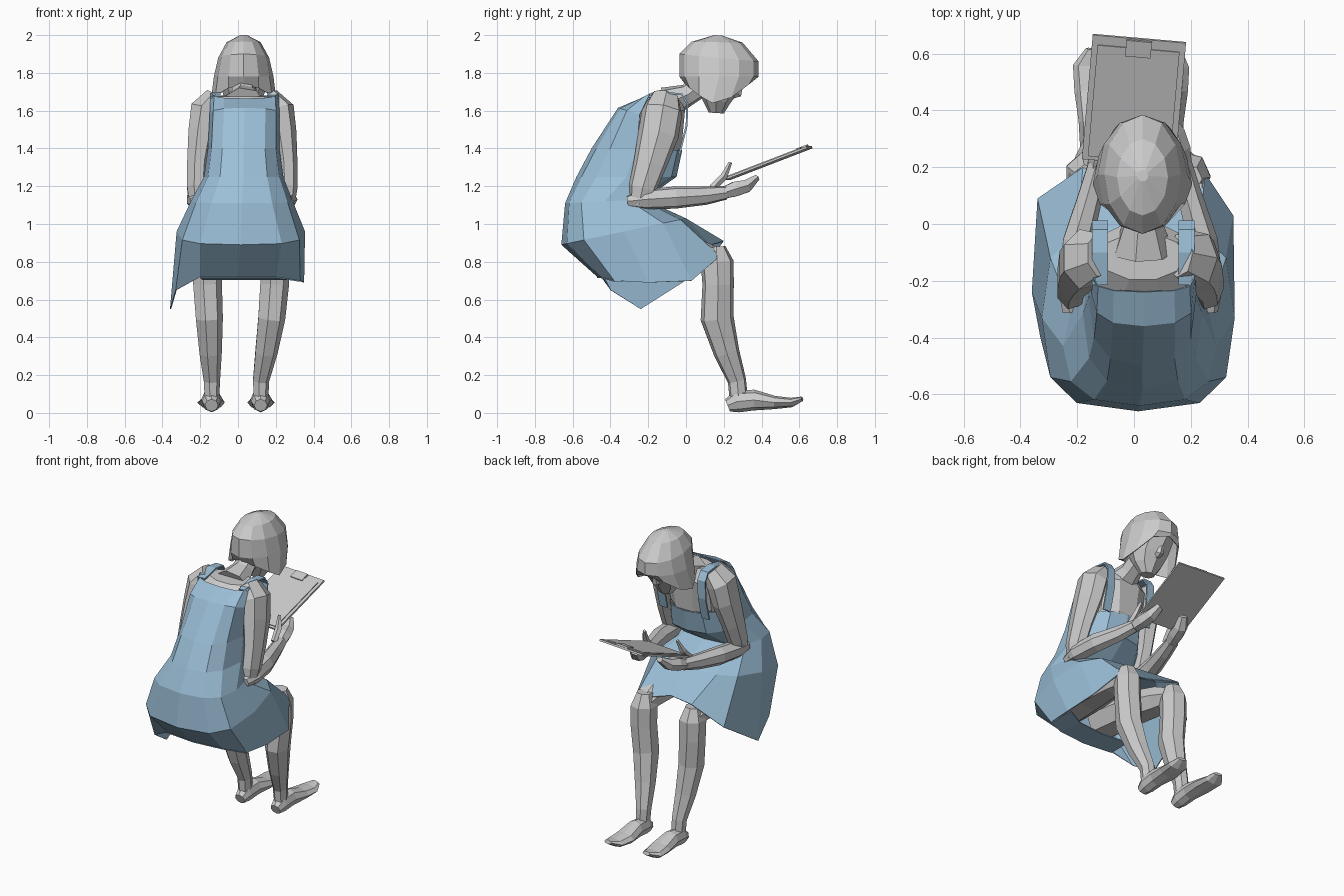
import bpy, bmesh, math
from mathutils import Vector, Matrix

blue = bpy.data.materials.new("dress_blue")
blue.diffuse_color = (0.33, 0.52, 0.68, 1)


def finish(bm, name, mat=None, thick=0):
    bmesh.ops.recalc_face_normals(bm, faces=bm.faces)
    me = bpy.data.meshes.new(name)
    bm.to_mesh(me)
    bm.free()
    ob = bpy.data.objects.new(name, me)
    bpy.context.collection.objects.link(ob)
    if mat:
        me.materials.append(mat)
    if thick:
        mod = ob.modifiers.new("cloth", 'SOLIDIFY')
        mod.thickness = thick
    return ob


def loft(name, rings, mat=None, caps=(True, True), closed=True, thick=0):
    """Skin consecutive rings of points with quads."""
    bm = bmesh.new()
    vs = [[bm.verts.new(p) for p in r] for r in rings]
    n = len(rings[0])
    for a, b in zip(vs, vs[1:]):
        for j in range(n if closed else n - 1):
            k = (j + 1) % n
            bm.faces.new((a[j], a[k], b[k], b[j]))
    if closed and caps[0]:
        bm.faces.new(vs[0])
    if closed and caps[1]:
        bm.faces.new(vs[-1])
    return finish(bm, name, mat, thick)


def ring(cx, hw, front, back, n=12, power=1.0):
    """Tilted oval ring from its front and back (y, z) points."""
    f, b = Vector((cx, *front)), Vector((cx, *back))
    mid, half = (f + b) / 2, (f - b) / 2
    pts = []
    for j in range(n):
        c, s = (round(v, 6) for v in (math.cos(2 * math.pi * j / n), math.sin(2 * math.pi * j / n)))
        c = math.copysign(abs(c) ** power, c)
        s = math.copysign(abs(s) ** power, s)
        pts.append(mid + Vector((hw * c, 0, 0)) + half * s)
    return pts


def tube(name, path, n=7, side=1):
    """Limb: path of (x, y, z, radius across x, other radius); side -1 mirrors about x = 0.02."""
    ps = [Vector((p[0] if side > 0 else 0.04 - p[0], p[1], p[2])) for p in path]
    rings = []
    for i, p in enumerate(ps):
        t = (ps[min(i + 1, len(ps) - 1)] - ps[max(i - 1, 0)]).normalized()
        s = (Vector((1, 0, 0)) - t * t.x).normalized()
        u = t.cross(s)
        rings.append([p + s * path[i][3] * math.cos(2 * math.pi * j / n)
                      + u * path[i][4] * math.sin(2 * math.pi * j / n) for j in range(n)])
    return loft(name, rings)


# Dress: bodice below the armholes flowing into the seated skirt
hem = [(.35, -.2, .69), (.35, .03, .70), (.25, .18, .83), (.02, .13, .89), (-.18, .2, .91), (-.34, .09, .76),
       (-.36, -.24, .55), (-.33, -.40, .65), (-.2, -.45, .72), (0, -.47, .72), (.2, -.45, .72), (.33, -.38, .70)]
bust = ring(.03, .19, (-.02, 1.39), (-.50, 1.40), power=.75)
loft("dress_body", [
    bust,
    ring(.03, .21, (-.05, 1.25), (-.58, 1.25), power=.75),
    ring(.02, .27, (-.22, 1.13), (-.64, 1.11), power=.75),
    ring(.015, .34, (0, 1.03), (-.66, .89), power=.65),
    hem], blue, (False, False), thick=.006)

# Rear of the skirt tucked under the seat
rear = hem[8:]
loft("skirt_underside", [rear, [(x * .95, y + .17, .71) for x, y, z in rear]], blue, closed=False, thick=.006)

# Upper back panel of the dress
rows = [bust, ring(.035, .185, (-.13, 1.545), (-.36, 1.615), power=.75),
        ring(.035, .18, (-.14, 1.72), (-.24, 1.665), power=.75)]
loft("dress_back", [r[6:] + r[:1] for r in rows], blue, closed=False, thick=.006)

# Shoulder straps
strap = [(-.215, 1.675), (-.1, 1.70), (-.02, 1.69), (.012, 1.64), (.008, 1.52), (-.03, 1.37)]
for side, x in (("left", -.12), ("right", .185)):
    loft(side + "_strap", [[(x - .028, y, z), (x + .028, y, z)] for y, z in strap],
         blue, closed=False, thick=.01)

# Upper body and neck
loft("chest", [
    ring(.03, .15, (-.03, 1.68), (-.2, 1.675), 10),
    ring(.03, .19, (0, 1.60), (-.27, 1.62), 10, .8),
    ring(.03, .18, (-.015, 1.40), (-.44, 1.42), 10, .9),
    ring(.03, .17, (-.10, 1.25), (-.52, 1.25), 10)])
tube("neck", [(.03, -.1, 1.64, .11, .09), (.03, .01, 1.685, .07, .06), (.03, .13, 1.77, .06, .065)])

# Head with a downward looking face and nose
loft("face", [
    ring(.03, .12, (.355, 1.79), (.02, 1.80), 8),
    ring(.03, .12, (.28, 1.70), (.05, 1.73), 8),
    ring(.03, .095, (.235, 1.64), (.08, 1.67), 8),
    ring(.03, .045, (.20, 1.585), (.12, 1.59), 8)])
tube("nose", [(.03, .29, 1.74, .012, .015), (.03, .275, 1.69, .025, .022), (.03, .24, 1.68, .02, .02)], 5)

# Bobbed hair: closed cap above, long at the sides and open over the face
lock = [(.205, .14, 1.64), (.185, .24, 1.67), (.13, .335, 1.74), (.03, .365, 1.765), (-.07, .335, 1.74),
        (-.125, .24, 1.67), (-.145, .14, 1.64), (-.12, .07, 1.68), (-.05, .02, 1.72), (.03, 0, 1.735),
        (.11, .02, 1.72), (.18, .07, 1.68)]
loft("hair", [
    ring(.03, .02, (.19, 1.998), (.15, 2.0)),
    ring(.03, .09, (.30, 1.96), (.03, 1.965)),
    ring(.03, .135, (.385, 1.86), (-.035, 1.90)),
    ring(.03, .158, (.385, 1.78), (-.035, 1.78)),
    lock], caps=(True, False), thick=.006)

# Arms, hands and thumbs
for side, name in ((1, "right"), (-1, "left")):
    tube(name + "_upper_arm", [
        (.16, -.11, 1.67, .06, .08), (.215, -.125, 1.60, .085, .11), (.235, -.145, 1.48, .075, .11),
        (.255, -.19, 1.32, .06, .09), (.26, -.23, 1.19, .055, .075), (.26, -.25, 1.10, .04, .05)], side=side)
    tube(name + "_forearm", [
        (.26, -.31, 1.12, .035, .03), (.26, -.22, 1.13, .055, .055), (.24, -.06, 1.14, .055, .06),
        (.195, .1, 1.15, .045, .05), (.165, .21, 1.165, .04, .037)], side=side)
    tube(name + "_hand", [
        (.165, .2, 1.165, .04, .035), (.15, .26, 1.185, .05, .045), (.135, .32, 1.20, .045, .038),
        (.11, .375, 1.245, .03, .018)], 6, side)
    tube(name + "_thumb", [
        (.165, .14, 1.19, .02, .02), (.155, .2, 1.25, .022, .02), (.14, .235, 1.325, .01, .01)], 5, side)

# Legs and feet: knee, calf, ankle and toe x positions per side
for name, kx, cx, ax, tx in (("right", .19, .175, .12, .13), ("left", -.165, -.155, -.14, -.15)):
    tube(name + "_thigh", [
        (kx * .75, -.45, .90, .12, .12), (kx * .85, -.2, .88, .12, .11),
        (kx, .05, .84, .095, .09), (kx, .17, .81, .07, .06)])
    tube(name + "_shin", [
        (kx, .16, .88, .05, .05), (kx, .165, .80, .08, .09), (kx, .17, .68, .08, .085),
        (cx, .165, .50, .075, .09), ((cx + ax) / 2, .215, .32, .062, .07),
        (ax, .27, .17, .045, .05), (ax, .28, .06, .04, .05)])
    tube(name + "_foot", [
        (ax, .22, .04, .035, .035), (ax, .27, .06, .05, .058), (ax, .36, .068, .055, .055),
        (ax, .47, .055, .07, .035), (tx, .56, .055, .065, .025), (tx + .01, .615, .075, .03, .012)], 8)

# Clipboard with paper and metal clip
board = (Matrix.Translation((0, .435, 1.322)) @ Matrix.Rotation(math.radians(-5), 4, 'Z')
         @ Matrix.Rotation(math.radians(21), 4, 'X'))
for name, loc, size in (("clipboard", (0, 0, 0), (.33, .47, .012)),
                        ("paper", (0, -.01, .008), (.29, .42, .006)),
                        ("clip", (0, .2, .011), (.09, .06, .012))):
    bm = bmesh.new()
    bmesh.ops.create_cube(bm, size=1)
    bmesh.ops.transform(bm, matrix=board @ Matrix.Translation(loc) @ Matrix.Diagonal((*size, 1)), verts=bm.verts)
    finish(bm, name)
